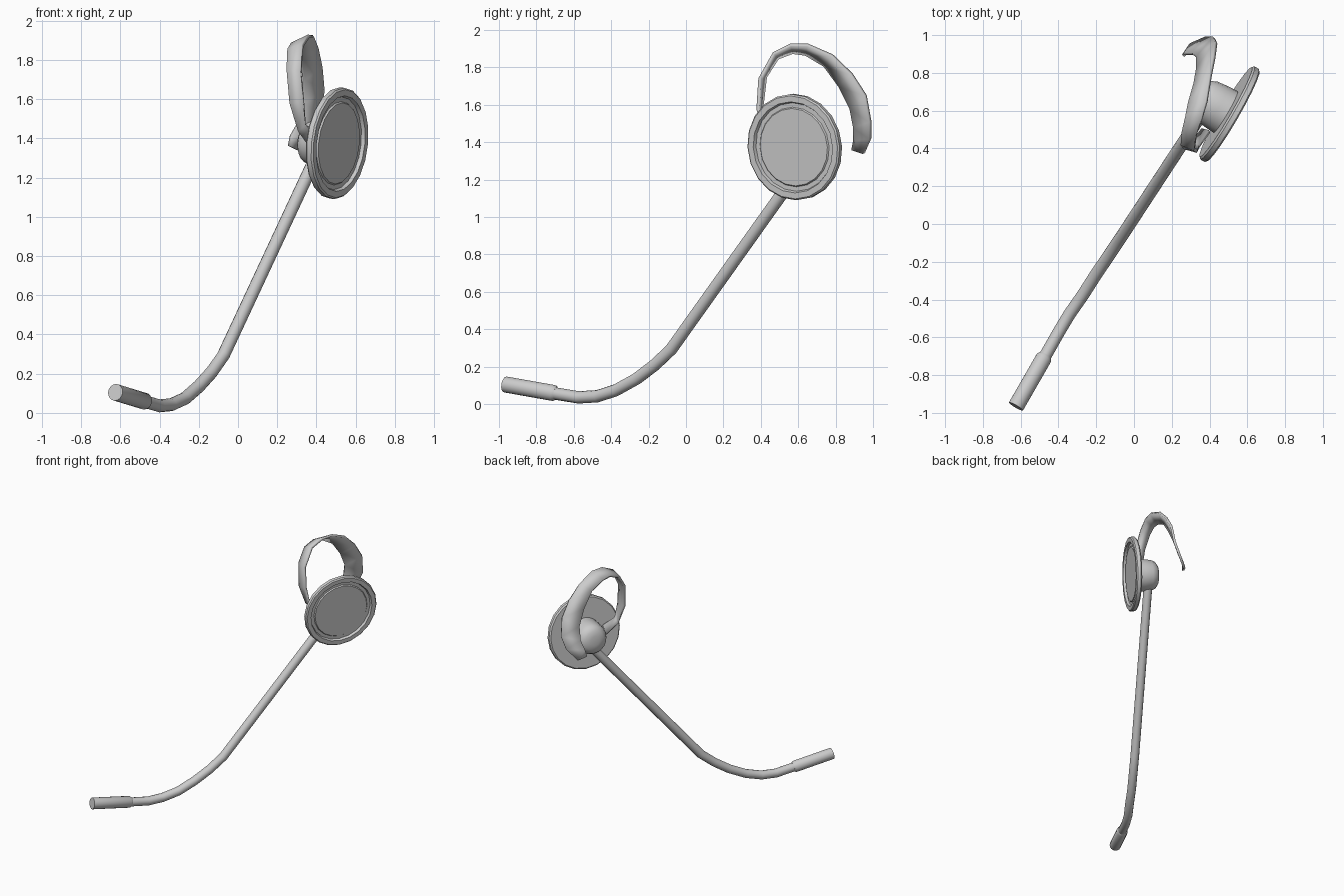
import bpy, bmesh, math
from mathutils import Vector

if "Cube" in bpy.data.objects:
    bpy.data.objects.remove(bpy.data.objects["Cube"])


def finish(name, bm, angle=35):
    bmesh.ops.remove_doubles(bm, verts=bm.verts, dist=1e-5)
    bmesh.ops.recalc_face_normals(bm, faces=bm.faces)
    mesh = bpy.data.meshes.new(name)
    bm.to_mesh(mesh)
    bm.free()
    obj = bpy.data.objects.new(name, mesh)
    bpy.context.collection.objects.link(obj)
    bpy.ops.object.select_all(action='DESELECT')
    bpy.context.view_layer.objects.active = obj
    obj.select_set(True)
    bpy.ops.object.shade_smooth_by_angle(angle=math.radians(angle))
    return obj


def skin(bm, rings, closed=True):
    n = len(rings[0])
    for a, b in zip(rings, rings[1:]):
        for i in range(n):
            j = (i + 1) % n
            bm.faces.new((a[i], a[j], b[j], b[i]))
    if closed:
        bm.faces.new(rings[0])
        bm.faces.new(rings[-1])


def lathe(name, origin, axis, profile, sides):
    """Revolve (radius, height) points about an axis."""
    bm = bmesh.new()
    q = Vector(axis).to_track_quat('Z', 'Y')
    rings = []
    for r, h in profile:
        ring = []
        for i in range(sides):
            a = math.tau * i / sides
            p = Vector((r * math.cos(a), r * math.sin(a), h))
            ring.append(bm.verts.new(Vector(origin) + q @ p))
        rings.append(ring)
    skin(bm, rings)
    return finish(name, bm)


def tube(name, path, radius, sides):
    """Sweep a circle along a path."""
    bm = bmesh.new()
    pts = [Vector(p) for p in path]
    rings = []
    for k, p in enumerate(pts):
        t = (pts[min(k + 1, len(pts) - 1)] - pts[max(k - 1, 0)]).normalized()
        u = t.cross(Vector((0.84, -0.55, 0))).normalized()
        v = t.cross(u)
        rings.append([bm.verts.new(p + radius * (u * math.cos(a) + v * math.sin(a)))
                      for a in (math.tau * i / sides for i in range(sides))])
    skin(bm, rings)
    return finish(name, bm)


# Earpiece plate with a recessed ring on its outer face
NORMAL = Vector((0.86, -0.50, -0.10)).normalized()
CENTRE = Vector((0.505, 0.582, 1.375))
lathe("earpiece_plate", CENTRE, NORMAL,
      [(0.275, -0.022), (0.285, -0.012), (0.285, 0.014), (0.277, 0.022),
       (0.245, 0.022), (0.238, 0.004), (0.214, 0.004), (0.208, 0.012)], 20)

# Rounded speaker hub behind the plate
lathe("speaker_hub", CENTRE - Vector((0, 0, 0.012)), -NORMAL,
      [(0.128, 0.015), (0.124, 0.08), (0.117, 0.14), (0.103, 0.172),
       (0.075, 0.192), (0.035, 0.2)], 20)

# Microphone boom: curved near the mouth, straight up to the hub
tube("boom", [(-0.50, -0.745, 0.066), (-0.465, -0.69, 0.055), (-0.40, -0.575, 0.036),
              (-0.34, -0.475, 0.042), (-0.27, -0.375, 0.074),
              (-0.20, -0.265, 0.135), (-0.135, -0.17, 0.207),
              (-0.075, -0.08, 0.292), (0.40, 0.645, 1.31)], 0.033, 12)

# Microphone capsule
start, end = Vector((-0.472, -0.70, 0.058)), Vector((-0.625, -0.966, 0.105))
length = (end - start).length
lathe("microphone", start, end - start,
      [(0.033, -0.008), (0.043, 0.008), (0.043, length)], 16)

# Ear hook: ribbon given as pairs of inner and outer edge points
EDGES = [
    ((.36, .50, 1.36), (.40, .49, 1.42)),
    ((.305, .43, 1.44), (.345, .41, 1.47)),
    ((.265, .405, 1.58), (.335, .385, 1.58)),
    ((.25, .425, 1.75), (.32, .395, 1.74)),
    ((.255, .49, 1.85), (.33, .47, 1.875)),
    ((.275, .57, 1.88), (.36, .56, 1.92)),
    ((.29, .64, 1.87), (.385, .65, 1.92)),
    ((.32, .74, 1.81), (.405, .78, 1.865)),
    ((.335, .82, 1.70), (.425, .885, 1.765)),
    ((.335, .88, 1.58), (.435, .96, 1.65)),
    ((.31, .90, 1.48), (.425, .985, 1.51)),
    ((.27, .90, 1.41), (.38, .985, 1.42)),
    ((.26, .89, 1.36), (.30, .95, 1.34)),
]
bm = bmesh.new()
rows = [[bm.verts.new(p) for p in pair] for pair in EDGES]
for a, b in zip(rows, rows[1:]):
    bm.faces.new((a[0], a[1], b[1], b[0]))
hook = finish("ear_hook", bm, 40)
solid = hook.modifiers.new("thickness", 'SOLIDIFY')
solid.thickness = 0.018
solid.offset = 0
